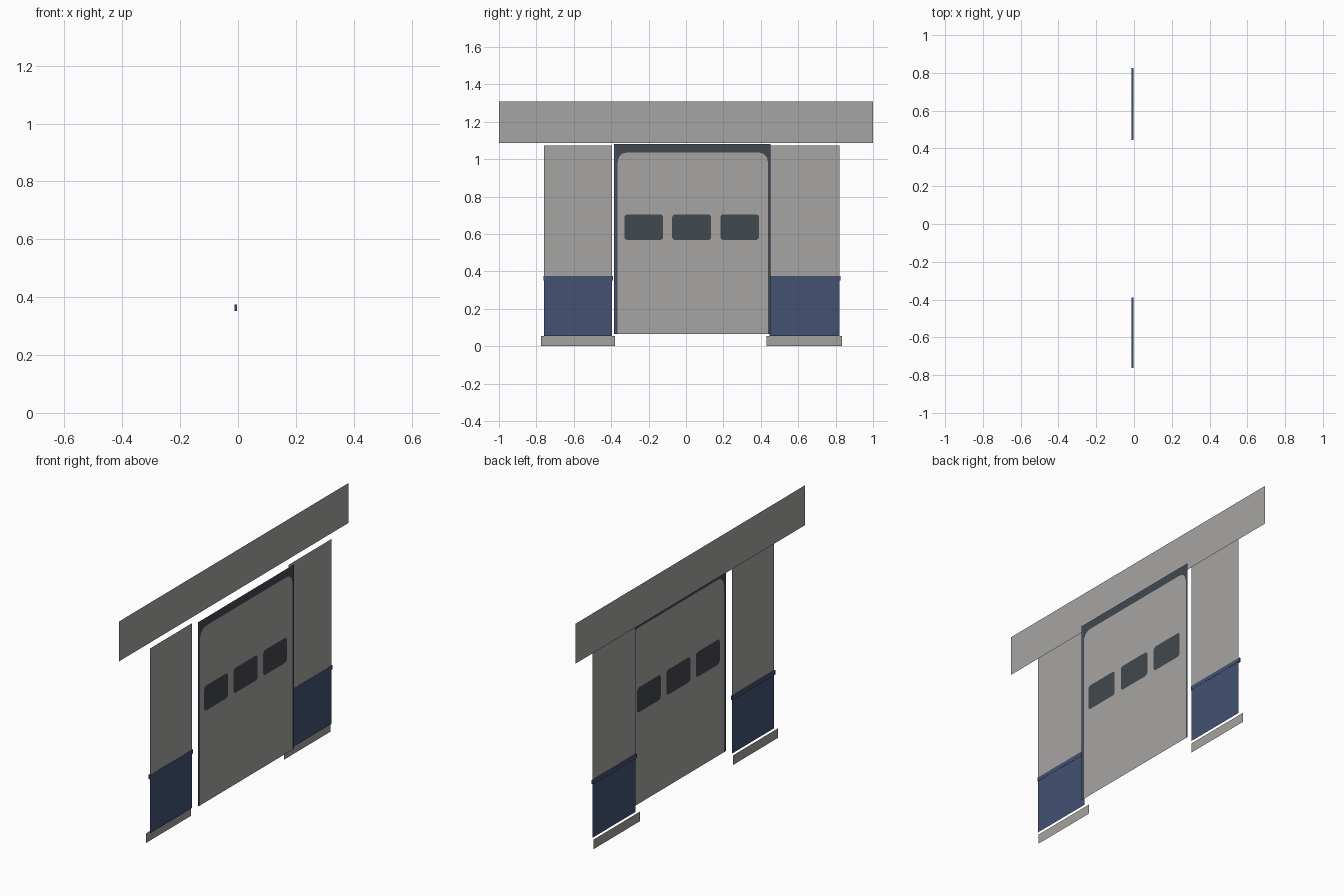
import bpy, bmesh, math

if "Cube" in bpy.data.objects:
    bpy.data.objects.remove(bpy.data.objects["Cube"])


def srgb(r, g, b):
    def lin(c):
        c /= 255
        return c / 12.92 if c <= 0.04045 else ((c + 0.055) / 1.055) ** 2.4
    return (lin(r), lin(g), lin(b), 1)


def material(name, rgb):
    m = bpy.data.materials.new(name)
    m.diffuse_color = srgb(*rgb)
    m.use_nodes = True
    m.node_tree.nodes["Principled BSDF"].inputs["Base Color"].default_value = m.diffuse_color
    return m


GREY = material("light_grey", (166, 165, 164))
STONE = material("warm_grey", (165, 162, 158))
BLUE = material("slate_blue", (67, 81, 114))
DARK = material("dark_slate", (66, 72, 77))


def rect(y0, y1, z0, z1):
    return [(y0, z0), (y1, z0), (y1, z1), (y0, z1)]


def rounded(y0, y1, z0, z1, r, corners=(0, 1, 2, 3), steps=5):
    """Counter-clockwise rectangle; corners listed are rounded."""
    pts = []
    for i, (y, z) in enumerate(rect(y0, y1, z0, z1)):
        if i not in corners:
            pts.append((y, z))
            continue
        cy = y + r if y == y0 else y - r
        cz = z + r if z == z0 else z - r
        for k in range(steps + 1):
            a = math.radians(180 + 90 * i + 90 * k / steps)
            pts.append((cy + r * math.cos(a), cz + r * math.sin(a)))
    return pts


def panel(name, x, mat, outline, holes=()):
    """Flat sheet in the YZ plane facing +x, with optional openings."""
    bm = bmesh.new()
    loops = [[bm.verts.new((x, y, z)) for y, z in loop] for loop in (outline, *holes)]
    if holes or len(outline) > 4:
        edges = [bm.edges.new((l[i - 1], l[i])) for l in loops for i in range(len(l))]
        bmesh.ops.triangle_fill(bm, use_beauty=True, use_dissolve=False,
                                edges=edges, normal=(1, 0, 0))
    else:
        bm.faces.new(loops[0])
    bm.normal_update()
    for f in bm.faces:
        if f.normal.x < 0:
            f.normal_flip()
    me = bpy.data.meshes.new(name)
    bm.to_mesh(me)
    bm.free()
    me.materials.append(mat)
    ob = bpy.data.objects.new(name, me)
    bpy.context.collection.objects.link(ob)
    return ob


def box(name, mat, x0, x1, y0, y1, z0, z1):
    bpy.ops.mesh.primitive_cube_add(size=1, location=((x0 + x1) / 2, (y0 + y1) / 2, (z0 + z1) / 2))
    ob = bpy.context.object
    ob.name = name
    ob.scale = (x1 - x0, y1 - y0, z1 - z0)
    bpy.ops.object.transform_apply(location=True, rotation=False, scale=True)
    ob.data.materials.append(mat)


X_BEAM, X_BASE, X_WALL, X_DOOR = -0.025, -0.02, -0.004, 0.025

# Lintel beam across the top
panel("lintel", X_BEAM, GREY, rect(-1, 1, 1.087, 1.307))

# Side walls: upper wall, blue lower wall, trim rail and plinth
for side, y0, y1, b0, b1 in (("left", -0.76, -0.395, -0.775, -0.38),
                             ("right", 0.447, 0.82, 0.43, 0.835)):
    panel(side + "_upper_wall", X_WALL, GREY, rect(y0, y1, 0.372, 1.072))
    panel(side + "_lower_wall", X_WALL, BLUE, rect(y0, y1, 0.053, 0.372))
    box(side + "_trim_rail", BLUE, -0.012, -0.003, y0 - 0.003, y1 + 0.006, 0.352, 0.374)
    panel(side + "_plinth", X_BASE, STONE, rect(b0, b1, 0, 0.053))

# Roller door with three window openings, rounded at the top
BOTTOM, TOP = 0.064, 1.08
door = rounded(-0.365, 0.438, BOTTOM, 1.035, 0.05, corners=(2, 3))
windows = [rounded(a, b, 0.567, 0.705, 0.018)
           for a, b in ((-0.33, -0.122), (-0.074, 0.135), (0.184, 0.39))]
panel("door", X_DOOR, GREY, door, windows)
for i, w in enumerate(windows):
    panel(f"door_window_{i + 1}", X_DOOR, DARK, w)

# Dark surround following the door outline, edged with thin blue strips
arch = door[1:] + door[:1]
panel("door_surround", X_DOOR, DARK,
      [(-0.372, BOTTOM), (-0.372, TOP - 0.006), (0.448, TOP - 0.006), (0.448, BOTTOM)] + arch)
panel("left_door_edge", X_DOOR, BLUE, rect(-0.385, -0.372, BOTTOM, TOP))
panel("right_door_edge", X_DOOR, BLUE, rect(0.448, 0.452, BOTTOM, TOP))
panel("top_door_edge", X_DOOR, BLUE, rect(-0.372, 0.448, TOP - 0.006, TOP))
